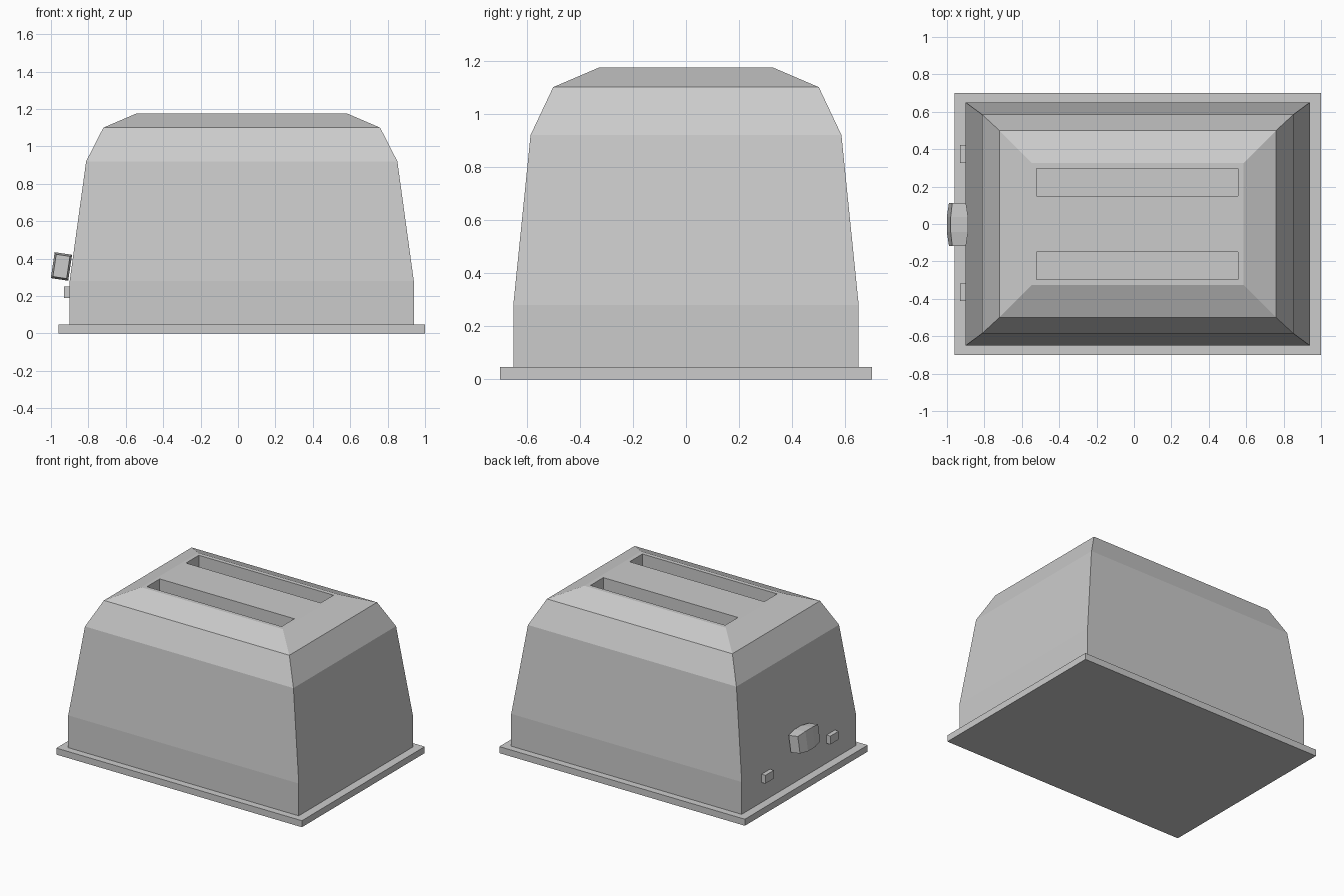
import bpy
import bmesh
import math

cube = bpy.data.objects.get("Cube")
if cube:
    bpy.data.objects.remove(cube, do_unlink=True)

GREY = (0.6, 0.6, 0.6, 1.0)
grey = bpy.data.materials.new("plain grey")
grey.use_nodes = True
grey.diffuse_color = GREY
grey.node_tree.nodes["Principled BSDF"].inputs["Base Color"].default_value = GREY


def finish(name, bm):
    """Turn a bmesh into a flat shaded grey object."""
    bmesh.ops.recalc_face_normals(bm, faces=bm.faces)
    mesh = bpy.data.meshes.new(name)
    bm.to_mesh(mesh)
    bm.free()
    mesh.materials.append(grey)
    obj = bpy.data.objects.new(name, mesh)
    bpy.context.collection.objects.link(obj)
    return obj


def box(name, low, high):
    """Axis aligned box between two corners."""
    bm = bmesh.new()
    bmesh.ops.create_cube(bm, size=1)
    for v in bm.verts:
        v.co = [(a + b) / 2 + c * (b - a) for a, b, c in zip(low, high, v.co)]
    return finish(name, bm)


def stack(name, sections):
    """Loft rectangles given as (half width, half depth, height)."""
    bm = bmesh.new()
    rings = [[bm.verts.new((sx * w, sy * d, z))
              for sx, sy in ((-1, -1), (1, -1), (1, 1), (-1, 1))]
             for w, d, z in sections]
    for a, b in zip(rings, rings[1:]):
        for i in range(4):
            j = (i + 1) % 4
            bm.faces.new((a[i], a[j], b[j], b[i]))
    bm.faces.new(rings[0])
    bm.faces.new(rings[-1])
    return finish(name, bm)


# Base plate
box("base_plate", (-0.96, -0.70, 0), (1.0, 0.70, 0.047))

# Tapered body shell
body = stack("body", [(0.92, 0.65, 0.047), (0.92, 0.65, 0.28),
                      (0.832, 0.585, 0.92), (0.74, 0.50, 1.10),
                      (0.565, 0.325, 1.175)])
body.location.x = 0.02

# Two bread slots cut into the top
for side in (-1, 1):
    y = side * 0.223
    cutter = box("slot_cutter", (-0.52, y - 0.073, 0.55), (0.555, y + 0.073, 1.4))
    cutter.hide_render = True
    cut = body.modifiers.new("slot", 'BOOLEAN')
    cut.operation = 'DIFFERENCE'
    cut.solver = 'EXACT'
    cut.object = cutter
    bpy.context.view_layer.objects.active = body
    bpy.ops.object.modifier_apply(modifier=cut.name)
    bpy.data.objects.remove(cutter, do_unlink=True)

# Barrel shaped lever knob, lofted along its length and leaned with the wall
lever = stack("lever_knob", [(0.037, 0.060, -0.115), (0.047, 0.070, -0.04),
                             (0.047, 0.070, 0.04), (0.037, 0.060, 0.115)])
for v in lever.data.vertices:
    v.co = (v.co.x, v.co.z, v.co.y)
lever.data.flip_normals()
lever.location = (-0.944, -0.002, 0.358)
lever.rotation_euler.y = math.radians(8.5)

# Small buttons either side of the lever
for name, y in (("front_button", -0.365), ("back_button", 0.375)):
    box(name, (-0.93, y - 0.048, 0.19), (-0.89, y + 0.048, 0.25))
